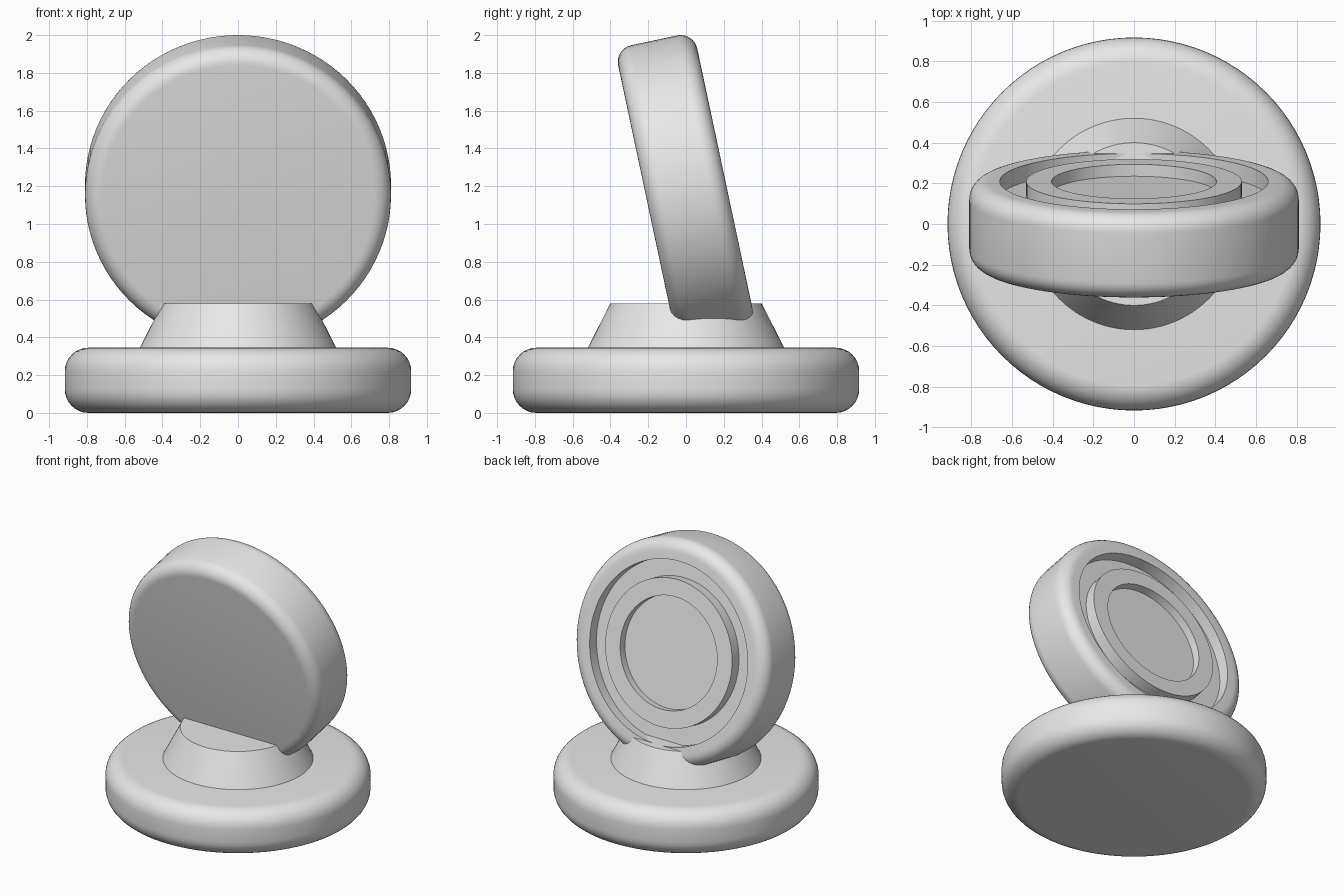
import bpy, bmesh
from math import sin, cos, pi, radians
from mathutils import Matrix

cube = bpy.data.objects.get("Cube")
if cube:
    bpy.data.objects.remove(cube, do_unlink=True)

SEGMENTS = 96

grey = bpy.data.materials.new("plain_grey")
grey.use_nodes = True
grey.diffuse_color = (0.8, 0.8, 0.8, 1)
grey.node_tree.nodes["Principled BSDF"].inputs["Base Color"].default_value = (0.8, 0.8, 0.8, 1)


def fillet(r, z, f, start, steps=8):
    """Quarter-round profile about (r, z), running counterclockwise from start degrees."""
    angles = [radians(start) + pi / 2 * i / steps for i in range(steps + 1)]
    return [(r + f * cos(a), z + f * sin(a)) for a in angles]


def lathe(name, profile, matrix=Matrix()):
    """Spin a bottom-to-top (radius, height) profile and cap both ends."""
    bm = bmesh.new()
    rings = []
    for r, z in profile:
        ring = []
        for i in range(SEGMENTS):
            a = 2 * pi * i / SEGMENTS
            ring.append(bm.verts.new((r * cos(a), r * sin(a), z)))
        rings.append(ring)
    for low, high in zip(rings, rings[1:]):
        for i in range(SEGMENTS):
            j = (i + 1) % SEGMENTS
            bm.faces.new((low[i], low[j], high[j], high[i]))
    bm.faces.new(rings[0][::-1])
    bm.faces.new(rings[-1])
    mesh = bpy.data.meshes.new(name)
    bm.to_mesh(mesh)
    bm.free()
    mesh.materials.append(grey)
    obj = bpy.data.objects.new(name, mesh)
    bpy.context.collection.objects.link(obj)
    obj.matrix_world = matrix
    bpy.ops.object.select_all(action='DESELECT')
    obj.select_set(True)
    bpy.context.view_layer.objects.active = obj
    bpy.ops.object.shade_smooth_by_angle(angle=radians(30))
    return obj


# Round base with rounded edges
base_r, base_h, base_f = 0.917, 0.345, 0.125
lathe("base", fillet(base_r - base_f, base_f, base_f, -90)
      + fillet(base_r - base_f, base_h - base_f, base_f, 0))

# Tapered neck, sunk slightly into the base
lathe("neck", [(0.543, 0.30), (0.52, base_h), (0.40, 0.58)])

# Tilted round head: plain front, ring groove and shallow dish on the back
head_r, half, head_f = 0.81, 0.214, 0.09
groove, dish = half - 0.085, half - 0.06
profile = (fillet(head_r - head_f, head_f - half, head_f, -90)
           + fillet(head_r - head_f, half - head_f, head_f, 0)
           + [(0.66, half), (0.66, groove), (0.53, groove), (0.53, half),
              (0.405, half), (0.405, dish)])
lathe("head", profile,
      Matrix.Translation((0, 0, 1.18)) @ Matrix.Rotation(radians(-78), 4, 'X'))
